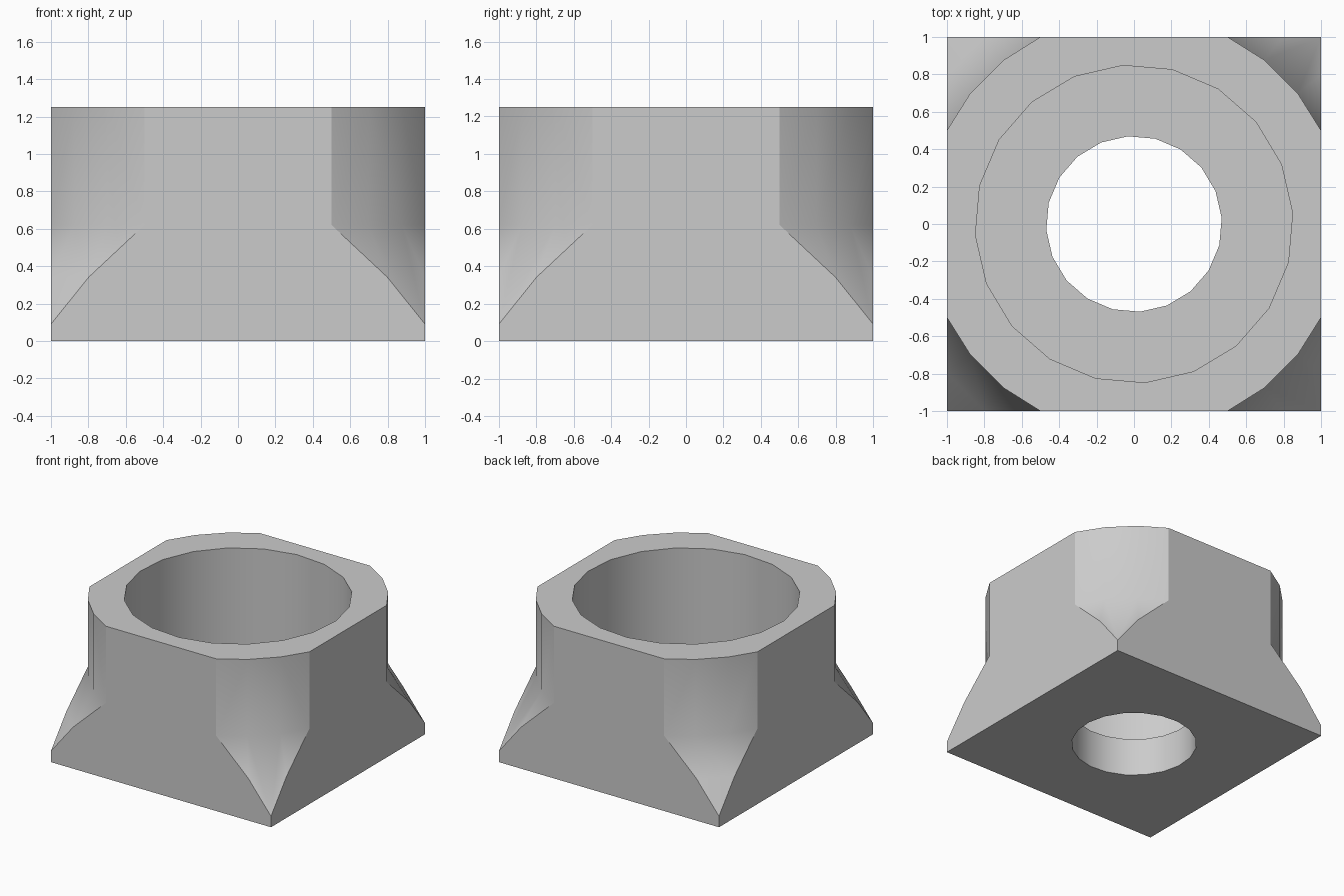
import bpy, bmesh, math

cube = bpy.data.objects.get("Cube")
if cube:
    bpy.data.objects.remove(cube, do_unlink=True)

HEIGHT = 1.25

grey = bpy.data.materials.new("plain_grey")
grey.use_nodes = True
grey.diffuse_color = (0.6, 0.6, 0.6, 1)
grey.node_tree.nodes["Principled BSDF"].inputs["Base Color"].default_value = (0.6, 0.6, 0.6, 1)


def add_object(name, bm):
    bmesh.ops.recalc_face_normals(bm, faces=bm.faces)
    mesh = bpy.data.meshes.new(name)
    bm.to_mesh(mesh)
    bm.free()
    mesh.materials.append(grey)
    obj = bpy.data.objects.new(name, mesh)
    bpy.context.collection.objects.link(obj)
    return obj


def turned_solid(name, profile, sides, phase=0.0):
    """Solid of revolution about z from (radius, z) pairs, capped at both ends."""
    bm = bmesh.new()
    rings = []
    for r, z in profile:
        angles = [phase + math.tau * i / sides for i in range(sides)]
        rings.append([bm.verts.new((r * math.cos(a), r * math.sin(a), z)) for a in angles])
    for low, high in zip(rings, rings[1:]):
        for i in range(sides):
            j = (i + 1) % sides
            bm.faces.new((low[i], low[j], high[j], high[i]))
    bm.faces.new(rings[0][::-1])
    bm.faces.new(rings[-1])
    return add_object(name, bm)


# Square block
bm = bmesh.new()
bmesh.ops.create_cube(bm, size=2)
for v in bm.verts:
    v.co.z = HEIGHT if v.co.z > 0 else 0
body = add_object("socket_block", bm)

# Rounded upper corners that flare out to the square foot
corner_form = turned_solid("corner_form", [(1.532, -0.1), (1.12, 0.62), (1.12, 1.4)], 28)
# Wide bore above a narrower through hole
bore_form = turned_solid("bore_form", [(0.47, -0.1), (0.47, 0.31), (0.85, 0.31), (0.85, 1.4)],
                         20, math.radians(4))

bpy.ops.object.select_all(action='DESELECT')
bpy.context.view_layer.objects.active = body
body.select_set(True)
for helper, operation in ((corner_form, 'INTERSECT'), (bore_form, 'DIFFERENCE')):
    helper.hide_render = True
    mod = body.modifiers.new(helper.name, 'BOOLEAN')
    mod.solver = 'EXACT'
    mod.operation = operation
    mod.object = helper
    bpy.ops.object.modifier_apply(modifier=mod.name)
    bpy.data.objects.remove(helper, do_unlink=True)

# Soft corners and bores, crisp rims, flat sides
bpy.ops.object.shade_smooth_by_angle(angle=math.radians(31))
weighted = body.modifiers.new("weighted_normals", 'WEIGHTED_NORMAL')
weighted.keep_sharp = True
